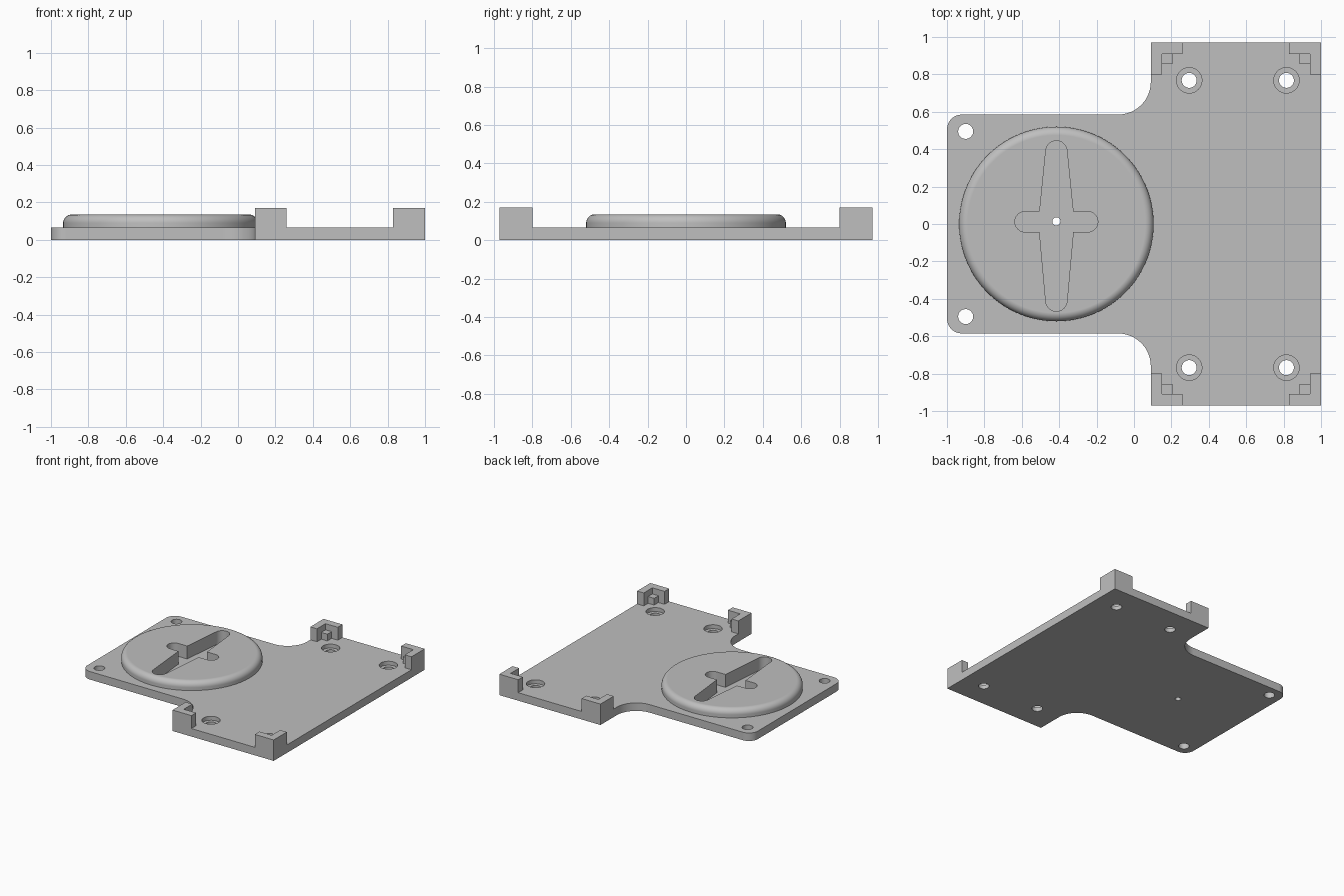
import bpy, bmesh
from math import cos, sin, radians

if "Cube" in bpy.data.objects:
    bpy.data.objects.remove(bpy.data.objects["Cube"], do_unlink=True)

grey = bpy.data.materials.new("light grey")
grey.use_nodes = True
colour = (0.52, 0.52, 0.52, 1)
grey.diffuse_color = colour
grey.node_tree.nodes["Principled BSDF"].inputs["Base Color"].default_value = colour

TOP = 0.065           # upper face of the plate
HUB = (-0.415, 0.0)   # disc centre


def arc(cx, cy, r, start, end, steps=12):
    angles = [radians(start + (end - start) * i / steps) for i in range(steps + 1)]
    return [(cx + r * cos(a), cy + r * sin(a)) for a in angles]


def circle(cx, cy, r, steps=48):
    return arc(cx, cy, r, 0, 360, steps)[:-1]


def prism(name, outline, z0, z1, rounding=0):
    """Extrude a counter-clockwise outline, optionally rounding its top rim."""
    bm = bmesh.new()
    face = bm.faces.new([bm.verts.new((x, y, z0)) for x, y in outline])
    ext = bmesh.ops.extrude_face_region(bm, geom=[face], use_keep_orig=True)
    for v in ext["geom"]:
        if isinstance(v, bmesh.types.BMVert):
            v.co.z = z1
    bmesh.ops.recalc_face_normals(bm, faces=bm.faces)
    if rounding:
        rim = [e for e in bm.edges if all(v.co.z > z1 - 1e-4 for v in e.verts)]
        bmesh.ops.bevel(bm, geom=rim, offset=rounding, segments=8,
                        profile=0.5, affect='EDGES')
    mesh = bpy.data.meshes.new(name)
    bm.to_mesh(mesh)
    bm.free()
    mesh.materials.append(grey)
    obj = bpy.data.objects.new(name, mesh)
    bpy.context.collection.objects.link(obj)
    return obj


def activate(obj):
    bpy.ops.object.select_all(action='DESELECT')
    obj.select_set(True)
    bpy.context.view_layer.objects.active = obj


def cut(obj, cutters):
    activate(obj)
    for cutter in cutters:
        mod = obj.modifiers.new("cut", 'BOOLEAN')
        mod.operation = 'DIFFERENCE'
        mod.solver = 'EXACT'
        mod.object = cutter
        bpy.ops.object.modifier_apply(modifier=mod.name)


def smooth(obj):
    activate(obj)
    bpy.ops.object.shade_smooth_by_angle(angle=radians(30))
    mod = obj.modifiers.new("flat face normals", 'WEIGHTED_NORMAL')
    mod.keep_sharp = True


# T-shaped plate: front half outline, then mirrored for the back
half = arc(-0.92, -0.505, 0.08, 180, 270)
half += arc(-0.085, -0.76, 0.175, 90, 0)
half += [(0.09, -0.97), (1, -0.97)]
outline = half + [(x, -y) for x, y in reversed(half)]
plate = prism("base_plate", outline, 0, TOP)

# Raised disc with a rounded rim
disc = prism("raised_disc", circle(*HUB, 0.52, 128), TOP, 0.135, 0.045)

# Cross recess: tapered long slot, straight short slot, and a centre pin hole
hx = HUB[0]
long_slot = (arc(hx, 0.388, 0.057, 0, 180) + [(hx - 0.095, 0.01)]
             + arc(hx, -0.41, 0.057, 180, 360) + [(hx + 0.095, 0.01)])
short_slot = arc(hx + 0.167, 0.012, 0.055, -90, 90) + arc(hx - 0.167, 0.012, 0.055, 90, 270)
slots = [prism("long_slot_cutter", long_slot, 0.03, 0.3),
         prism("short_slot_cutter", short_slot, 0.03, 0.3)]
pin = prism("pin_hole_cutter", circle(hx, 0.014, 0.022, 24), -0.1, 0.3)

# Screw holes, the four on the wide part counterbored
holes = [pin]
for side in (-1, 1):
    holes.append(prism("hole_cutter", circle(-0.9, side * 0.495, 0.04), -0.1, 0.3))
    for x in (0.295, 0.815):
        holes.append(prism("hole_cutter", circle(x, side * 0.768, 0.04), -0.1, 0.3))
        holes.append(prism("bore_cutter", circle(x, side * 0.768, 0.068), 0.033, 0.3))

cut(disc, slots)
cut(plate, slots + holes)
for cutter in slots + holes:
    bpy.data.objects.remove(cutter, do_unlink=True)
smooth(plate)
smooth(disc)

# Corner brackets: tall L-shaped wall with a low step nested inside
wall = [(0, 0), (0.17, 0), (0.17, 0.06), (0.06, 0.06), (0.06, 0.17), (0, 0.17)]
step = [(0.06, 0.06), (0.115, 0.06), (0.115, 0.115), (0.06, 0.115)]
for x, dx, x_name in ((0.09, 1, "right"), (1, -1, "left")):
    for y, dy, y_name in ((-0.97, 1, "front"), (0.97, -1, "back")):
        for part, shape, height in (("wall", wall, 0.17), ("step", step, 0.12)):
            points = [(x + dx * px, y + dy * py) for px, py in shape]
            prism(f"{y_name}_{x_name}_corner_{part}", points, TOP, height)
